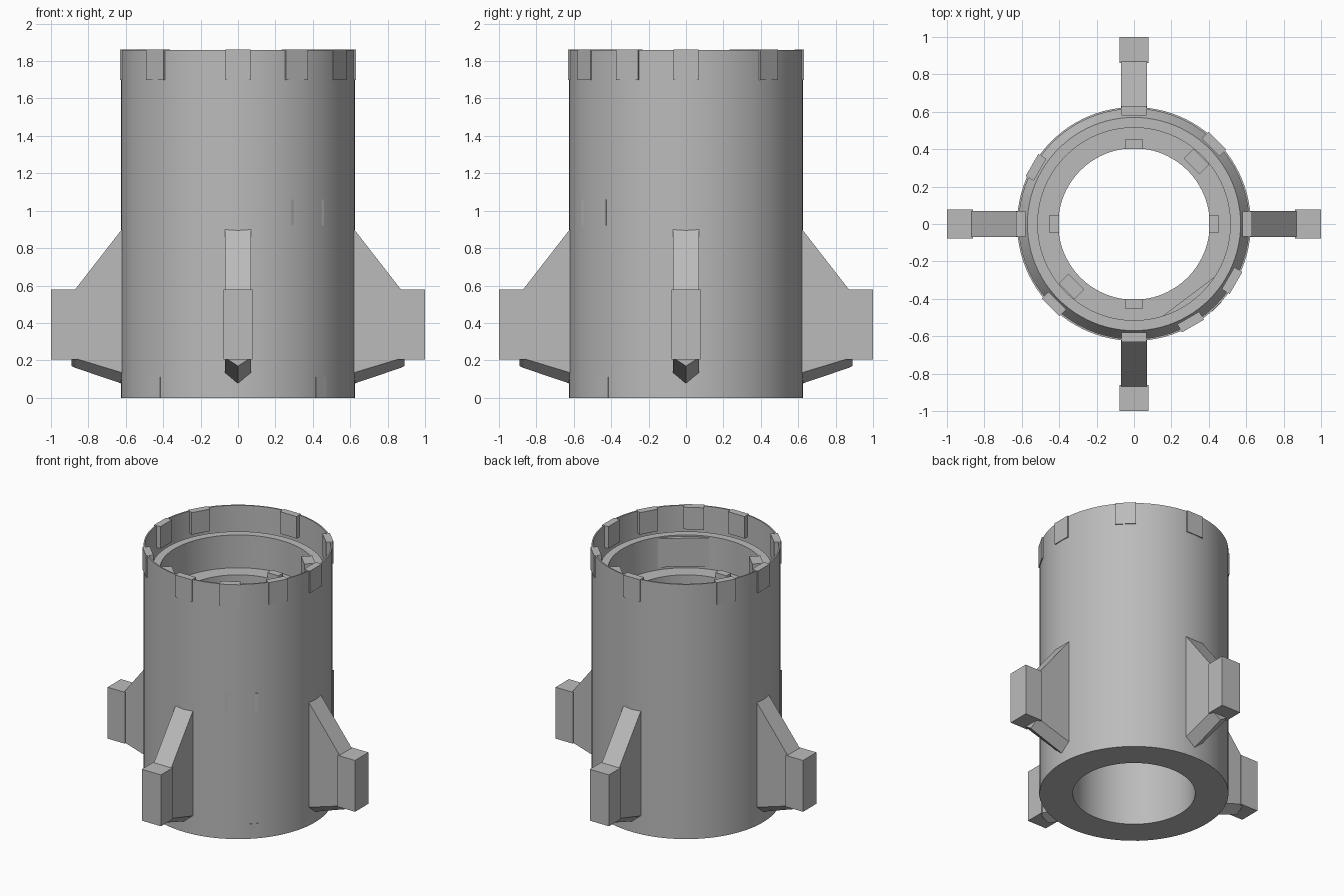
import bpy
import bmesh
from math import radians, cos, sin, tau
from mathutils import Matrix, Vector

cube = bpy.data.objects.get("Cube")
if cube:
    bpy.data.objects.remove(cube, do_unlink=True)

HEIGHT = 1.86
RADIUS = 0.625

grey = bpy.data.materials.new("plain grey")
grey.use_nodes = True
grey.diffuse_color = (0.5, 0.5, 0.5, 1)
grey.node_tree.nodes["Principled BSDF"].inputs["Base Color"].default_value = (0.5, 0.5, 0.5, 1)


def finish(name, bm, angle=0, smooth=False):
    """Turn a bmesh into a named object, rotated about the main axis."""
    bmesh.ops.recalc_face_normals(bm, faces=bm.faces)
    mesh = bpy.data.meshes.new(name)
    bm.to_mesh(mesh)
    bm.free()
    mesh.materials.append(grey)
    ob = bpy.data.objects.new(name, mesh)
    bpy.context.collection.objects.link(ob)
    ob.rotation_euler.z = radians(angle)
    if smooth:
        bpy.ops.object.select_all(action='DESELECT')
        ob.select_set(True)
        bpy.context.view_layer.objects.active = ob
        bpy.ops.object.shade_smooth_by_angle(angle=radians(30))
    return ob


def lathe(name, profile, steps=96):
    """Revolve a closed (radius, height) profile."""
    bm = bmesh.new()
    rings = []
    for i in range(steps):
        a = tau * i / steps
        rings.append([bm.verts.new((r * cos(a), r * sin(a), z)) for r, z in profile])
    n = len(profile)
    for i in range(steps):
        here, there = rings[i], rings[(i + 1) % steps]
        for j in range(n):
            k = (j + 1) % n
            bm.faces.new((here[j], there[j], there[k], here[k]))
    return finish(name, bm, smooth=True)


def radial_box(name, angle, inner, outer, width, low, high):
    """Box reaching from one radius to another, at an angle round the axis."""
    bm = bmesh.new()
    size = Matrix.Diagonal((outer - inner, width, high - low, 1))
    place = Matrix.Translation(Vector(((inner + outer) / 2, 0, (low + high) / 2)))
    bmesh.ops.create_cube(bm, size=1, matrix=place @ size)
    return finish(name, bm, angle)


def fin(name, angle):
    """Sloping strut with a V-shaped underside."""
    bm = bmesh.new()
    half = 0.07
    # each section: radius, top, lower side edge, ridge
    sections = [(0.59, 0.94, 0.125, 0.065), (0.87, 0.58, 0.21, 0.16), (0.89, 0.56, 0.215, 0.17)]
    loops = []
    for r, top, side, ridge in sections:
        outline = [(-half, top), (half, top), (half, side), (0, ridge), (-half, side)]
        loops.append([bm.verts.new((r, y, z)) for y, z in outline])
    for a, b in zip(loops, loops[1:]):
        for j in range(5):
            k = (j + 1) % 5
            bm.faces.new((a[j], a[k], b[k], b[j]))
    bm.faces.new(loops[0])
    bm.faces.new(loops[-1])
    return finish(name, bm, angle)


# Hollow body: thin rim, chamfered inner lip, stepped bore
lathe("body", [
    (RADIUS, 0), (RADIUS, HEIGHT), (0.615, HEIGHT), (0.615, 1.62),
    (0.57, 1.69), (0.515, 1.69), (0.515, 1.45), (0.405, 1.45), (0.405, 0),
])

# Four fins, each with an end pad, and a stop on the bore step
for side, angle in (("left", 0), ("back", 90), ("right", 180), ("front", 270)):
    fin(side + "_fin", angle)
    radial_box(side + "_pad", angle, 0.86, 1.0, 0.155, 0.205, 0.58)
    radial_box(side + "_bore_stop", angle, 0.402, 0.455, 0.09, 1.42, 1.49)

# Lugs round the rim
for i, angle in enumerate((0, 45, 90, 150, 180, 225, 270, 300, 330)):
    radial_box(f"rim_lug_{i + 1}", angle, 0.58, 0.63, 0.135, 1.70, HEIGHT + 0.001)

# Taller stops inside the bore
for i, angle in enumerate((45, 225)):
    radial_box(f"tall_stop_{i + 1}", angle, 0.435, 0.51, 0.12, 1.44, 1.71)

# Small feet let into the lower wall
for i, angle in enumerate((225, 315)):
    radial_box(f"foot_{i + 1}", angle, 0.58, 0.627, 0.075, 0.001, 0.11)

# Access panel on the outside wall and its backing inside
radial_box("outer_panel", 307, 0.58, 0.618, 0.22, 0.92, 1.06)
radial_box("inner_panel", 307, 0.485, 0.54, 0.34, 1.47, 1.68)
